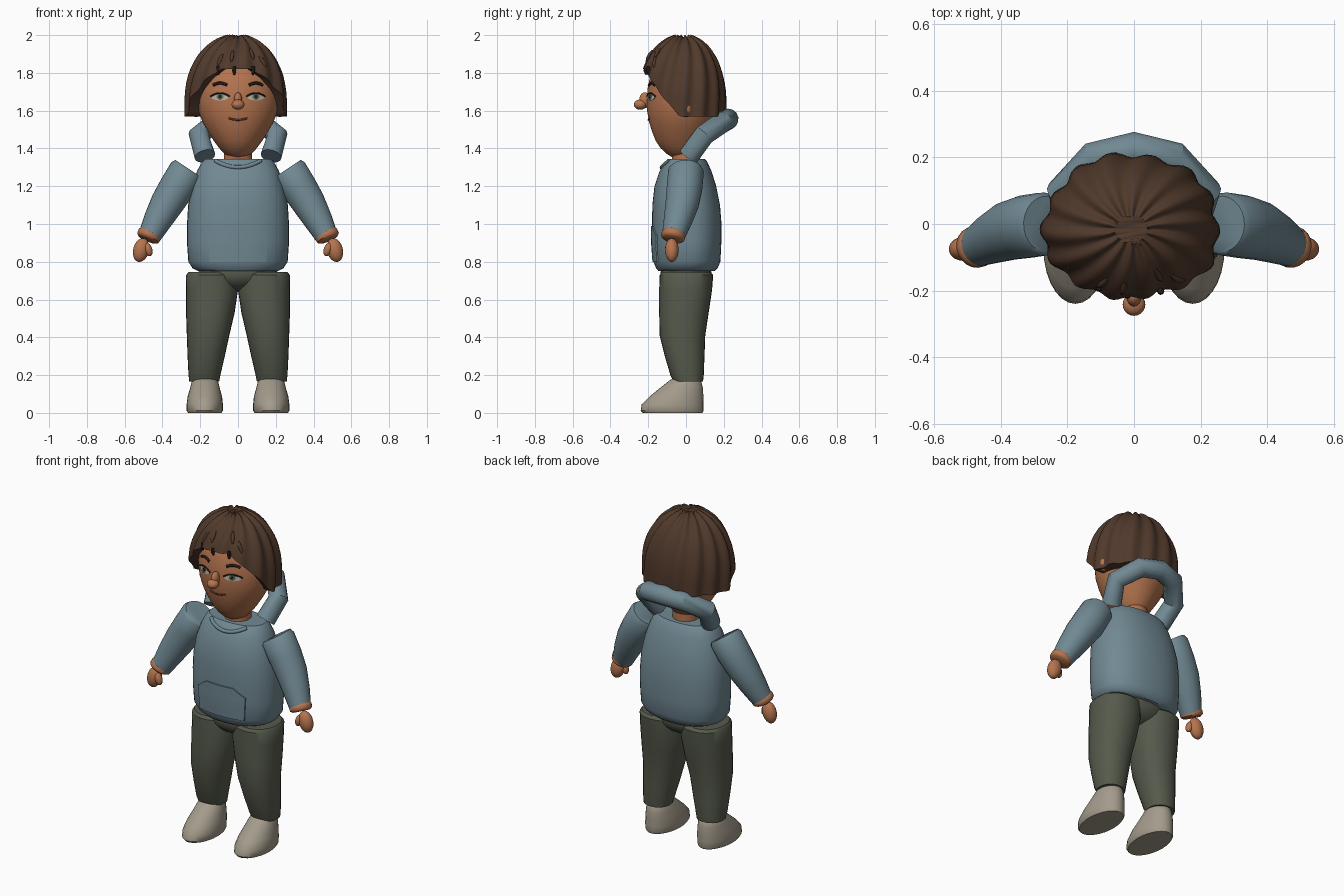
import bpy, bmesh, math
from mathutils import Vector, Matrix
from mathutils.bvhtree import BVHTree

if "Cube" in bpy.data.objects:
    bpy.data.objects.remove(bpy.data.objects["Cube"])


def material(name, rgb):
    m = bpy.data.materials.new(name)
    m.diffuse_color = (*rgb, 1)
    m.use_nodes = True
    m.node_tree.nodes["Principled BSDF"].inputs["Base Color"].default_value = m.diffuse_color
    return m


BLUE = material("slate_blue", (0.165, 0.25, 0.292))
SKIN = material("warm_skin", (0.46, 0.175, 0.078))
HAIR = material("brown_hair", (0.082, 0.042, 0.025))
PANTS = material("olive_grey", (0.092, 0.102, 0.072))
SHOE = material("stone_grey", (0.37, 0.33, 0.26))
DARK = material("dark_brown", (0.018, 0.010, 0.008))
WHITE = material("eye_white", (0.50, 0.46, 0.40))
IRIS = material("grey_green", (0.14, 0.16, 0.11))
LIP = material("lip_brown", (0.13, 0.04, 0.02))


def finish(name, bm, mat, angle=40):
    bmesh.ops.recalc_face_normals(bm, faces=bm.faces)
    me = bpy.data.meshes.new(name)
    bm.to_mesh(me)
    tree = BVHTree.FromBMesh(bm)
    bm.free()
    me.materials.append(mat)
    ob = bpy.data.objects.new(name, me)
    bpy.context.collection.objects.link(ob)
    bpy.context.view_layer.objects.active = ob
    ob.select_set(True)
    bpy.ops.object.shade_smooth_by_angle(angle=math.radians(angle))
    ob.select_set(False)
    return tree


def skin_rings(bm, rings, caps=True):
    vs = [[bm.verts.new(p) for p in r] for r in rings]
    n = len(vs[0])
    for a, b in zip(vs, vs[1:]):
        for i in range(n):
            bm.faces.new((a[i], a[(i + 1) % n], b[(i + 1) % n], b[i]))
    if caps:
        bm.faces.new(vs[0])
        bm.faces.new(vs[-1])


def loft(name, rows, mat, n=32, power=2.0):
    """Stack of horizontal ovals: (z, x0, x1, y0, y1)."""
    def bend(c):
        return math.copysign(abs(c) ** (2 / power), c)
    rings = []
    for z, x0, x1, y0, y1 in rows:
        ang = [2 * math.pi * i / n for i in range(n)]
        rings.append([((x0 + x1) / 2 + (x1 - x0) / 2 * bend(math.cos(a)),
                       (y0 + y1) / 2 + (y1 - y0) / 2 * bend(math.sin(a)), z) for a in ang])
    bm = bmesh.new()
    skin_rings(bm, rings)
    return finish(name, bm, mat)


def tube(name, pts, radii, mat, n=16, angle=50):
    """Round section swept along a path with changing radius."""
    pts = [Vector(p) for p in pts]
    if not isinstance(radii, (list, tuple)):
        radii = [radii] * len(pts)
    last, side, rings = None, None, []
    for i, p in enumerate(pts):
        t = (pts[min(i + 1, len(pts) - 1)] - pts[max(i - 1, 0)]).normalized()
        side = t.orthogonal().normalized() if last is None else last.rotation_difference(t) @ side
        up, last = t.cross(side), t
        rings.append([p + radii[i] * (math.cos(a) * side + math.sin(a) * up)
                      for a in (2 * math.pi * k / n for k in range(n))])
    bm = bmesh.new()
    skin_rings(bm, rings)
    return finish(name, bm, mat, angle)


def ball(name, loc, size, mat, tilt=0):
    bm = bmesh.new()
    bmesh.ops.create_uvsphere(bm, u_segments=20, v_segments=12, radius=1)
    bm.transform(Matrix.Translation(loc) @ Matrix.Rotation(tilt, 4, 'Y') @ Matrix.Diagonal((*size, 1)))
    return finish(name, bm, mat, 80)


def on_front(tree, x, z, off=0.0):
    """Point on the front of a surface, lifted by off."""
    hit = tree.ray_cast(Vector((x, -1, z)), Vector((0, 1, 0)))
    if hit[0] is None:
        hit = tree.find_nearest(Vector((x, -0.2, z)))
    return hit[0] + Vector((0, -off, 0))


def plate(name, tree, outline, off, mat, steps=5):
    """Thin patch that follows the front of a surface."""
    cx = sum(p[0] for p in outline) / len(outline)
    cz = sum(p[1] for p in outline) / len(outline)
    rings = []
    for k in range(1, steps + 2):
        f, o = (k / steps, off) if k <= steps else (1, -0.003)
        rings.append([on_front(tree, cx + (x - cx) * f, cz + (z - cz) * f, o) for x, z in outline])
    bm = bmesh.new()
    skin_rings(bm, rings)
    return finish(name, bm, mat, 40)


def oval(cx, cz, rx, rz, n=20):
    return [(cx + rx * math.cos(a), cz + rz * math.sin(a)) for a in (2 * math.pi * i / n for i in range(n))]


# Sweater body
torso = loft("sweater_body", [(z, -w, w, a, b) for z, w, a, b in (
    (0.75, 0.21, -0.145, 0.15), (0.765, 0.24, -0.158, 0.167), (0.80, 0.263, -0.172, 0.182),
    (0.9, 0.27, -0.178, 0.187), (1.0, 0.27, -0.18, 0.188), (1.1, 0.264, -0.178, 0.18),
    (1.2, 0.244, -0.167, 0.16), (1.28, 0.217, -0.14, 0.135), (1.33, 0.19, -0.112, 0.112),
    (1.343, 0.175, -0.098, 0.1))], BLUE, 40, 2.3)

# Front pocket and neckline
corners = [(-0.09, 0.99), (0.09, 0.99), (0.16, 0.94), (0.15, 0.80), (-0.15, 0.80), (-0.16, 0.94)]
edge = [(a[0] + (b[0] - a[0]) * k / 5, a[1] + (b[1] - a[1]) * k / 5)
        for a, b in zip(corners, corners[1:] + corners[:1]) for k in range(5)]
plate("front_pocket", torso, edge, 0.007, BLUE)
tube("neckline", [on_front(torso, x, 1.30 + 2.4 * x * x) for x in (k * 0.02 for k in range(-6, 7))],
     0.011, BLUE, 8)

# Hood roll, open at the front
half = [(0.175, 0.015, 1.36), (0.207, 0.095, 1.47), (0.115, 0.195, 1.54)]
tube("hood", half + [(0, 0.222, 1.555)] + [(-x, y, z) for x, y, z in reversed(half)], 0.056, BLUE, 14, 35)

# Hips
ball("hips", (0, 0, 0.74), (0.21, 0.135, 0.10), PANTS)

for s, tag in ((1, "left"), (-1, "right")):
    # Trouser leg
    loft(tag + "_leg", [(z, s * a, s * b, c, d) for z, a, b, c, d in (
        (0.745, 0.03, 0.262, -0.125, 0.128), (0.73, 0.008, 0.274, -0.14, 0.144),
        (0.65, 0.0, 0.275, -0.142, 0.138), (0.53, 0.018, 0.275, -0.142, 0.12),
        (0.41, 0.046, 0.271, -0.14, 0.102), (0.3, 0.07, 0.267, -0.112, 0.098),
        (0.2, 0.093, 0.262, -0.083, 0.094), (0.165, 0.10, 0.258, -0.065, 0.09))], PANTS, 28, 2.2)
    # Shoe
    loft(tag + "_shoe", [(z, s * a, s * b, c, d) for z, a, b, c, d in (
        (0.0, 0.087, 0.265, -0.23, 0.088), (0.012, 0.08, 0.272, -0.24, 0.093),
        (0.045, 0.08, 0.272, -0.235, 0.093), (0.085, 0.084, 0.267, -0.195, 0.092),
        (0.13, 0.096, 0.254, -0.14, 0.09), (0.17, 0.106, 0.244, -0.09, 0.08),
        (0.188, 0.115, 0.235, -0.06, 0.06))], SHOE, 28)
    # Sleeve
    tube(tag + "_sleeve", [(s * x, y, z) for x, y, z in (
        (0.262, 0.0, 1.293), (0.272, 0.0, 1.278), (0.325, -0.008, 1.19), (0.375, -0.02, 1.11),
        (0.425, -0.043, 1.02), (0.468, -0.067, 0.937))], [0.084, 0.095, 0.095, 0.089, 0.076, 0.061], BLUE, 24)
    # Wrist band
    tube(tag + "_wrist_band", [(s * x, y, z) for x, y, z in (
        (0.463, -0.064, 0.953), (0.468, -0.066, 0.945), (0.477, -0.07, 0.927), (0.481, -0.072, 0.918))],
        [0.055, 0.064, 0.063, 0.05], SKIN, 20)
    # Hand and thumb
    ball(tag + "_hand", (s * 0.513, -0.075, 0.862), (0.042, 0.036, 0.064), SKIN, s * -0.25)
    ball(tag + "_thumb", (s * 0.475, -0.088, 0.865), (0.021, 0.022, 0.037), SKIN, s * 0.3)
    # Ear
    ball(tag + "_ear", (s * 0.222, 0.0, 1.61), (0.027, 0.03, 0.045), SKIN)

# Neck and head
tube("neck", [(0, 0.0, 1.31), (0, 0.0, 1.45)], 0.075, SKIN, 24)
head = loft("head", [(z, -w, w, a, b) for z, w, a, b in (
    (1.355, 0.04, -0.075, 0.03), (1.37, 0.07, -0.10, 0.06), (1.40, 0.098, -0.133, 0.085),
    (1.44, 0.128, -0.16, 0.108), (1.49, 0.16, -0.18, 0.13), (1.54, 0.188, -0.195, 0.15),
    (1.60, 0.21, -0.206, 0.165), (1.66, 0.219, -0.208, 0.175), (1.72, 0.219, -0.203, 0.178),
    (1.78, 0.205, -0.19, 0.172), (1.84, 0.175, -0.165, 0.15), (1.90, 0.115, -0.11, 0.1))], SKIN, 48)

# Nose
ball("nose_bridge", (0, -0.218, 1.655), (0.022, 0.03, 0.042), SKIN)
ball("nose_tip", (0, -0.242, 1.632), (0.034, 0.034, 0.027), SKIN)

# Eyes and brows
for s, tag in ((1, "left"), (-1, "right")):
    cx = s * 0.095
    plate(tag + "_eye", head, oval(cx, 1.673, 0.046, 0.019), 0.004, WHITE)
    plate(tag + "_iris", head, oval(cx, 1.674, 0.018, 0.017), 0.006, IRIS)
    plate(tag + "_pupil", head, oval(cx, 1.674, 0.009, 0.009), 0.008, DARK)
    lid = [k / 4 for k in range(-4, 5)]
    tube(tag + "_eyelid", [on_front(head, cx + 0.05 * k, 1.675 + 0.018 * (1 - k * k), 0.004) for k in lid],
         0.0045, DARK, 8)
    tube(tag + "_brow", [on_front(head, cx + 0.036 * k, 1.735 + 0.011 * (1 - k * k), 0.003) for k in lid],
         0.008, DARK, 8)

# Mouth
tube("mouth", [on_front(head, 0.01 * k, 1.551 + 0.0004 * k * k, 0.002) for k in range(-5, 6)], 0.005, LIP, 8)


# Hair cap with swirling flutes
def hairline(a):
    marks = ((0, 1.82), (20, 1.82), (38, 1.775), (60, 1.69), (85, 1.57), (181, 1.57))
    for (a0, z0), (a1, z1) in zip(marks, marks[1:]):
        if a <= a1:
            return z0 + (z1 - z0) * (a - a0) / (a1 - a0)


def hair_point(i, t, shrink=1.0):
    th = 2 * math.pi * i / 112
    x, y = math.sin(th), -math.cos(th)
    low = hairline(math.degrees(min(th, 2 * math.pi - th)))
    z = 1.995 - (1.995 - low) * t ** 1.6
    u = min((2 - z) / 0.36, 1)
    r = (1 - (1 - u) ** 2.2) ** 0.5
    r *= shrink * (1 + 0.035 * math.cos(14 * th + 3.5 * t) + 0.02 * math.cos(5 * th + 1))
    z += 0.008 * math.cos(14 * th + 3.5 * t) * (1 - t)
    return Vector((-0.008 + 0.262 * r * x, -0.015 + (0.235 if y < 0 else 0.225) * r * y, z))


bm = bmesh.new()
rows = [[hair_point(i, t) for i in range(112)] for t in [0.02] + [k / 14 for k in range(1, 15)]]
rows.append([hair_point(i, 1, 0.7) for i in range(112)])
skin_rings(bm, rows, False)
bm.verts.ensure_lookup_table()
bm.faces.new(bm.verts[:112])
hair = finish("hair", bm, HAIR, 50)

# Loose strands on the fringe
for k, (x, z) in enumerate(((-0.09, 1.88), (-0.03, 1.90), (0.07, 1.91), (0.125, 1.87))):
    tube("strand_%d" % k, [on_front(hair, x * (1 + 0.1 * j), z - 0.02 * j) for j in range(-1, 3)],
         [0.004, 0.01, 0.01, 0.004], HAIR, 8)
for k, x in enumerate((-0.105, -0.02, 0.08)):
    tube("fringe_tip_%d" % k, [(x, -0.213 + x * x * 2, 1.835), (x, -0.215 + x * x * 2, 1.81),
                               (x, -0.21 + x * x * 2, 1.79)], [0.009, 0.011, 0.005], DARK, 8)
